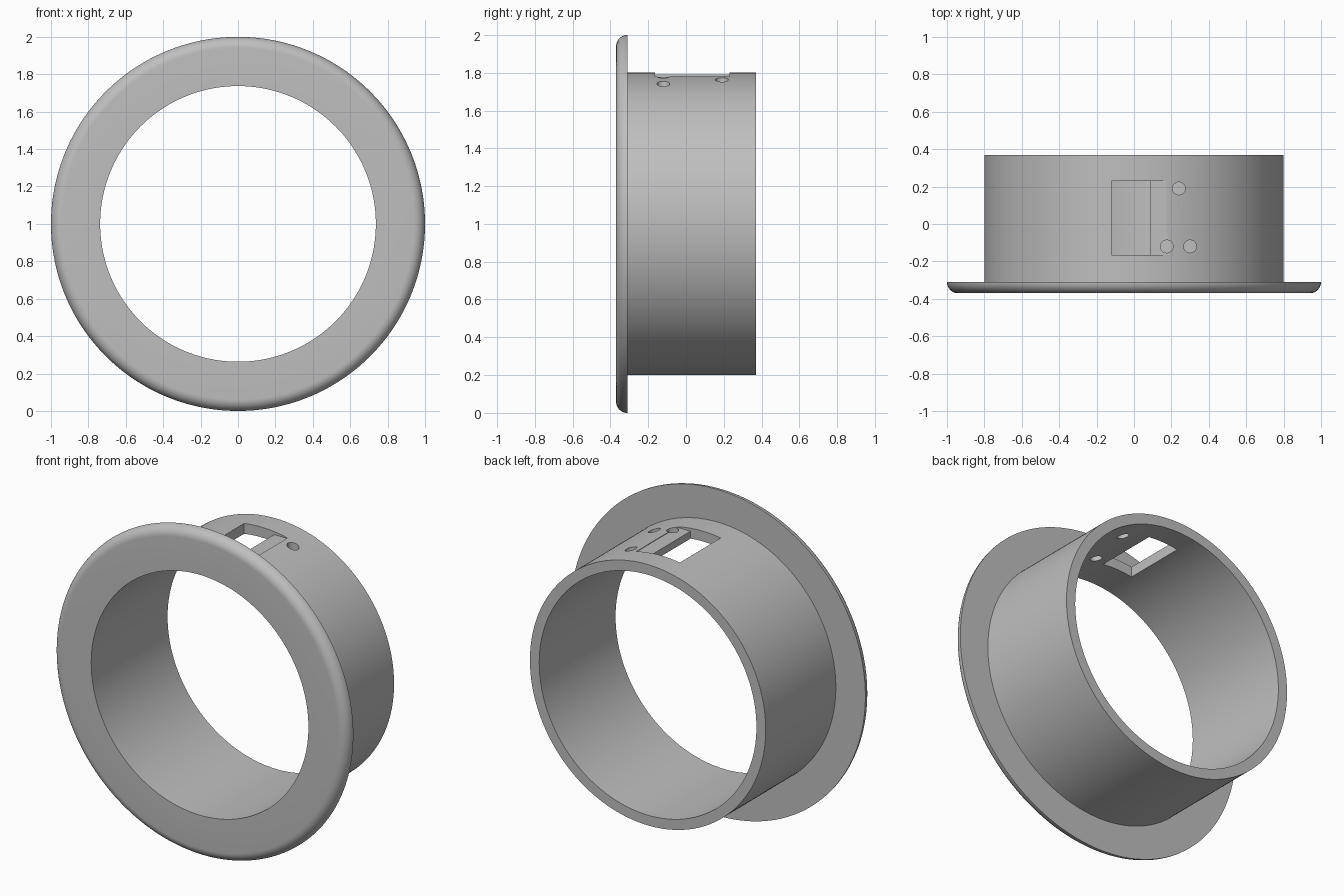
import bpy, bmesh, math
from mathutils import Matrix, Vector

cube = bpy.data.objects.get("Cube")
if cube:
    bpy.data.objects.remove(cube, do_unlink=True)

SEGMENTS = 192
CENTRE_Z = 1.0
FRONT, SHOULDER, BACK = -0.37, -0.31, 0.37
BORE, TUBE, RIM = 0.737, 0.8, 1.0
FILLET = SHOULDER - FRONT

# Single flat grey
grey = bpy.data.materials.new("plain grey")
grey.use_nodes = True
colour = (0.52, 0.52, 0.52, 1)
grey.diffuse_color = colour
grey.node_tree.nodes["Principled BSDF"].inputs["Base Color"].default_value = colour


def make_object(name, bm):
    bmesh.ops.recalc_face_normals(bm, faces=bm.faces[:])
    mesh = bpy.data.meshes.new(name)
    bm.to_mesh(mesh)
    bm.free()
    mesh.materials.append(grey)
    obj = bpy.data.objects.new(name, mesh)
    bpy.context.collection.objects.link(obj)
    return obj


def box(name, x0, x1, y0, y1, z0, z1):
    bm = bmesh.new()
    size = Matrix.Diagonal((x1 - x0, y1 - y0, z1 - z0, 1))
    middle = Matrix.Translation(((x0 + x1) / 2, (y0 + y1) / 2, (z0 + z1) / 2))
    bmesh.ops.create_cube(bm, size=1, matrix=middle @ size)
    return make_object(name, bm)


def drill(name, x, y):
    bm = bmesh.new()
    bmesh.ops.create_cone(bm, cap_ends=True, segments=32, radius1=0.034,
                          radius2=0.034, depth=0.5,
                          matrix=Matrix.Translation((x, y, 1.75)))
    return make_object(name, bm)


# Flanged sleeve: closed (radius, y) section with a rounded front edge, spun about y
section = [(BORE, BACK), (BORE, FRONT)]
for i in range(11):
    a = math.pi / 2 * i / 10
    section.append((RIM - FILLET + FILLET * math.sin(a), SHOULDER - FILLET * math.cos(a)))
section += [(TUBE, SHOULDER), (TUBE, BACK)]

bm = bmesh.new()
verts = [bm.verts.new((r, y, CENTRE_Z)) for r, y in section]
edges = [bm.edges.new((v, verts[(i + 1) % len(verts)])) for i, v in enumerate(verts)]
bmesh.ops.spin(bm, geom=verts + edges, cent=Vector((0, 0, CENTRE_Z)), axis=(0, 1, 0),
               angle=math.tau, steps=SEGMENTS, use_merge=True)
bmesh.ops.remove_doubles(bm, verts=bm.verts[:], dist=0.0001)
sleeve = make_object("flanged_sleeve", bm)

# Window through the top wall, shallow ledge beside it, and three screw holes
cutters = [
    box("window_cutter", -0.12, 0.085, -0.165, 0.23, 1.6, 1.9),
    box("ledge_cutter", 0.05, 0.175, -0.165, 0.23, 1.777, 1.9),
    drill("back_hole_cutter", 0.24, 0.19),
    drill("inner_hole_cutter", 0.175, -0.12),
    drill("outer_hole_cutter", 0.30, -0.12),
]
bpy.ops.object.select_all(action="DESELECT")
bpy.context.view_layer.objects.active = sleeve
sleeve.select_set(True)
for cutter in cutters:
    cutter.hide_render = True
    cut = sleeve.modifiers.new(cutter.name, "BOOLEAN")
    cut.operation = "DIFFERENCE"
    cut.solver = "EXACT"
    cut.object = cutter
    bpy.ops.object.modifier_apply(modifier=cut.name)
    bpy.data.objects.remove(cutter, do_unlink=True)

# Smooth round surfaces, sharp corners
bpy.ops.object.shade_smooth_by_angle(angle=math.radians(30))
